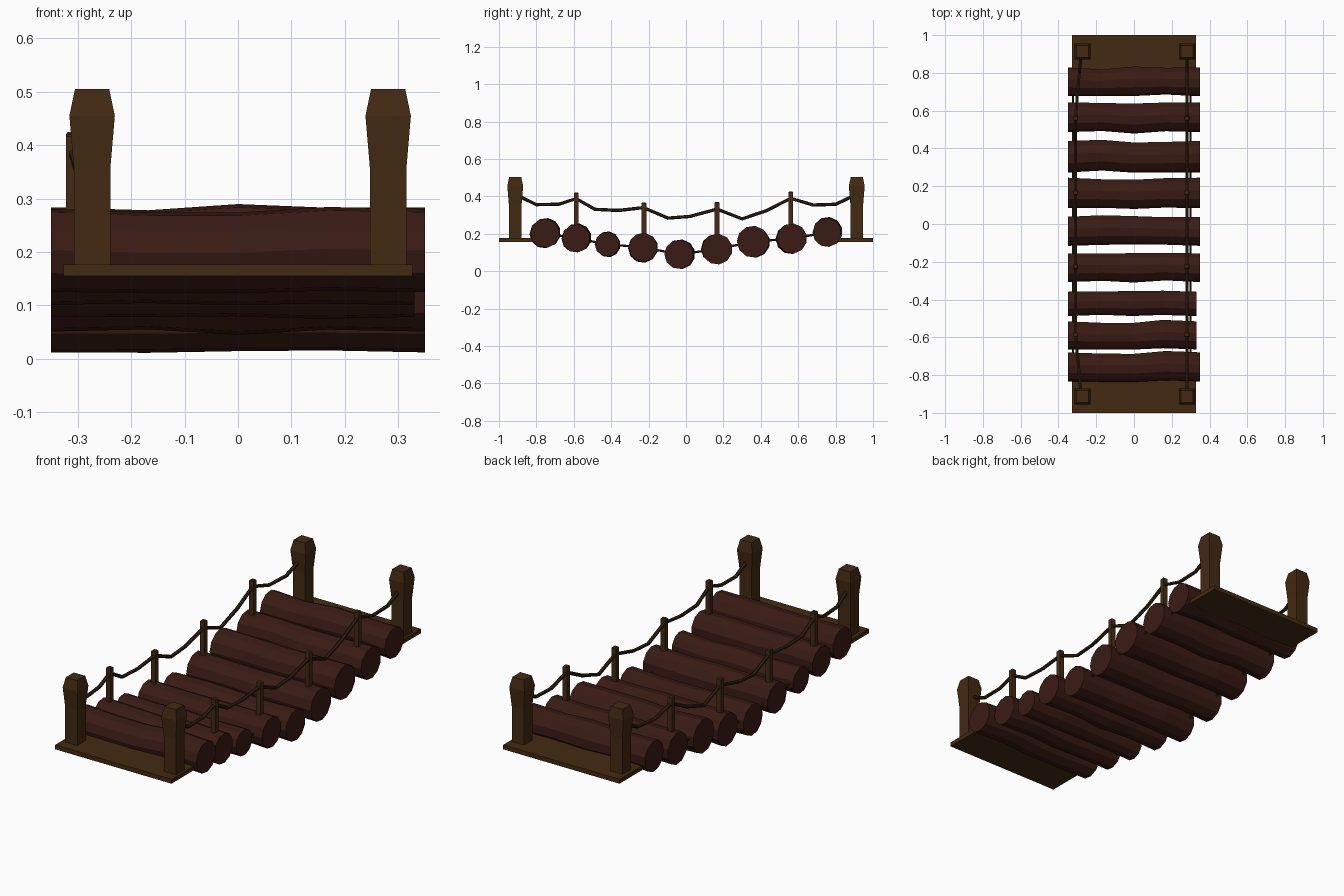
import bpy, bmesh, math, random
from mathutils import Vector

if "Cube" in bpy.data.objects:
    bpy.data.objects.remove(bpy.data.objects["Cube"])
random.seed(4)


def mat(name, col):
    m = bpy.data.materials.new(name)
    m.diffuse_color = (*col, 1)
    m.use_nodes = True
    m.node_tree.nodes["Principled BSDF"].inputs["Base Color"].default_value = m.diffuse_color
    return m


LOG = mat("red_bark", (0.042, 0.011, 0.007))
WOOD = mat("brown_wood", (0.056, 0.023, 0.006))
ROPE = mat("dark_rope", (0.028, 0.015, 0.006))


def finish(name, bm, material):
    bmesh.ops.recalc_face_normals(bm, faces=bm.faces)
    me = bpy.data.meshes.new(name)
    bm.to_mesh(me)
    bm.free()
    me.materials.append(material)
    ob = bpy.data.objects.new(name, me)
    bpy.context.collection.objects.link(ob)
    return ob


def loft(name, rings, material):
    """Skin a list of equal-sized point rings and cap both ends."""
    bm = bmesh.new()
    vr = [[bm.verts.new(p) for p in r] for r in rings]
    n = len(vr[0])
    for a, b in zip(vr, vr[1:]):
        for i in range(n):
            bm.faces.new((a[i], a[(i + 1) % n], b[(i + 1) % n], b[i]))
    bm.faces.new(vr[0])
    bm.faces.new(vr[-1])
    return finish(name, bm, material)


def square_loft(name, x, y, profile, material):
    """Vertical square shaft from (half width, z) pairs."""
    rings = [[(x + sx * h, y + sy * h, z) for sx, sy in
              ((-1, -1), (1, -1), (1, 1), (-1, 1))] for h, z in profile]
    return loft(name, rings, material)


def rope(name, pts, r, sides=6):
    pts = [Vector(p) for p in pts]
    rings = []
    for i, p in enumerate(pts):
        t = (pts[min(i + 1, len(pts) - 1)] - pts[max(i - 1, 0)]).normalized()
        u = t.cross(Vector((1, 0, 0))).normalized()
        v = t.cross(u)
        rings.append([p + r * (math.cos(a) * u + math.sin(a) * v)
                      for a in (2 * math.pi * k / sides for k in range(sides))])
    return loft(name, rings, ROPE)


# Walkway logs: centre y, centre z, radius, right end x
logs = [(-.755, .203, .081, .35), (-.588, .176, .078, .33), (-.422, .144, .068, .33),
        (-.23, .128, .080, .35), (-.037, .09, .081, .35), (.166, .118, .085, .35),
        (.358, .158, .088, .35), (.567, .175, .083, .35), (.754, .207, .080, .35)]
for k, (y, z, r, x1) in enumerate(logs):
    rings = []
    for i, t in enumerate((0, .26, .5, .74, 1)):
        mid = 0 < i < 4
        dy = random.uniform(-.008, .008) if mid else 0
        dz = random.uniform(-.005, .005) if mid else 0
        rr = r * (random.uniform(.9, 1.0) if mid else .97)
        rings.append([(-.35 + t * (x1 + .35), y + dy + rr * math.cos(a), z + dz + rr * math.sin(a))
                      for a in (2 * math.pi * (j + .5) / 11 for j in range(11))])
    loft(f"log_{k + 1}", rings, LOG)

# End planks and corner posts
for s, end in ((-1, "front"), (1, "back")):
    bm = bmesh.new()
    bmesh.ops.create_cube(bm, size=1)
    bmesh.ops.scale(bm, vec=(.654, .29, .022), verts=bm.verts)
    bmesh.ops.translate(bm, vec=(0, s * .855, .166), verts=bm.verts)
    finish(f"{end}_plank", bm, WOOD)
    for x, side in ((-.273, "left"), (.281, "right")):
        square_loft(f"{end}_{side}_post", x, s * .913,
                    [(.034, .165), (.034, .355), (.0425, .455), (.032, .505)], WOOD)

# Rail stakes and ropes on both sides
stakes = [(-.587, .17, .42), (-.225, .12, .367), (.166, .11, .37), (.56, .17, .425)]
rail = [(-.90, .405), (-.80, .356), (-.68, .358), (-.587, .388), (-.487, .331), (-.36, .325),
        (-.228, .34), (-.096, .284), (.02, .293), (.166, .332), (.30, .28), (.433, .325),
        (.56, .39), (.68, .354), (.80, .358), (.90, .405)]
for side, xs, xp, xl in (("left", -.309, -.28, -.322), ("right", .28, .281, .298)):
    for k, (y, z0, z1) in enumerate(stakes):
        square_loft(f"{side}_stake_{k + 1}", xs, y, [(.0125, z0), (.0125, z1 - .004), (.009, z1)], WOOD)
    rope(f"{side}_rail_rope",
         [(xp + (xs - xp) * min(1, (.9 - abs(y)) / .31), y, z) for y, z in rail], .009)
    # Lower rope threading the logs together
    rope(f"{side}_log_rope", [(xl, y, z) for y, z, r, e in logs], .006)
